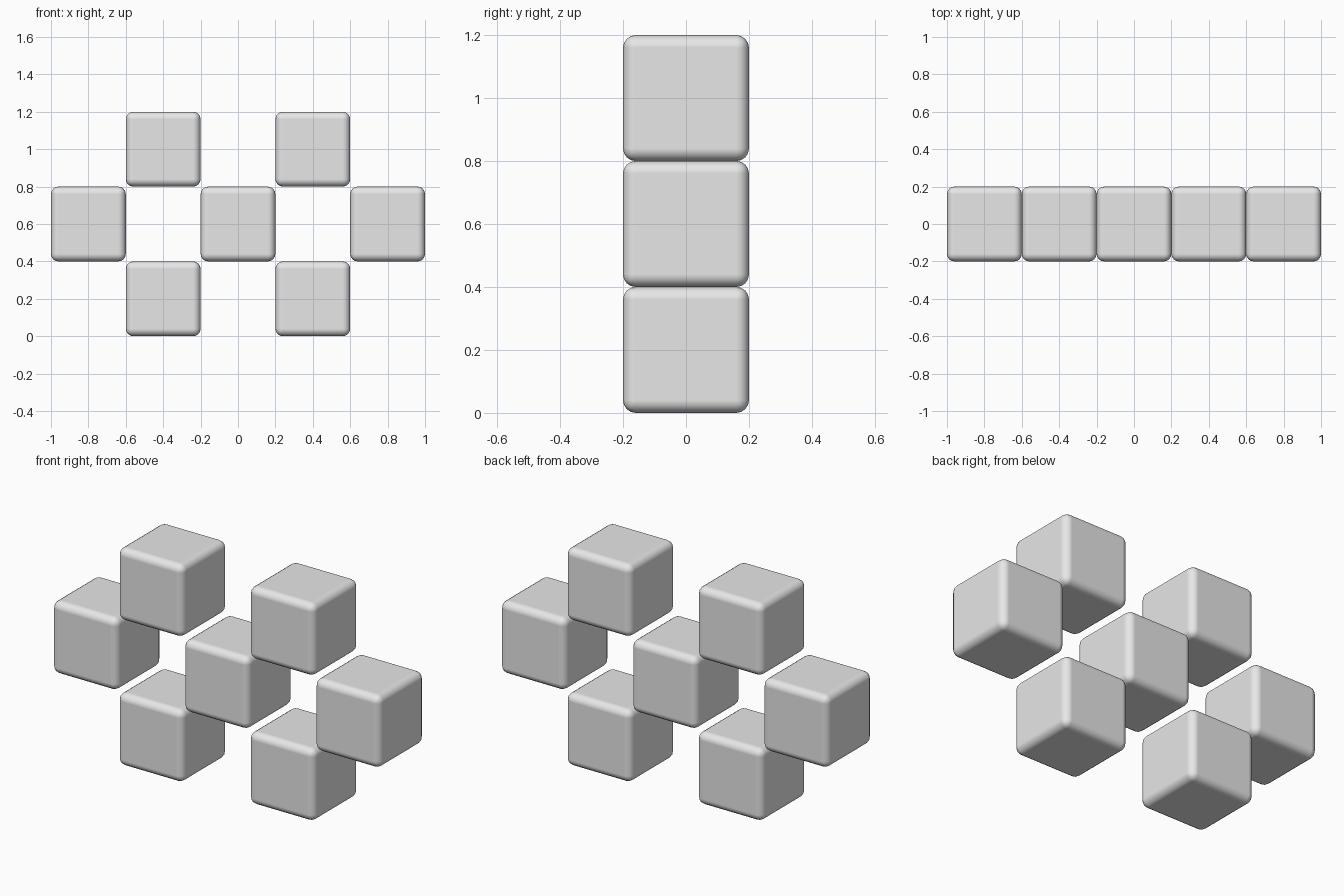
import bpy
import math

default_cube = bpy.data.objects.get("Cube")
if default_cube:
    bpy.data.objects.remove(default_cube, do_unlink=True)

SIZE = 0.4
BEVEL = 0.04

# Plain grey shared by every block
grey = bpy.data.materials.new("light_grey")
grey.use_nodes = True
colour = (0.8, 0.8, 0.8, 1.0)
grey.diffuse_color = colour
grey.node_tree.nodes["Principled BSDF"].inputs["Base Color"].default_value = colour


def rounded_block(name, column, row):
    """Cube with rounded edges, placed by grid column and row."""
    bpy.ops.mesh.primitive_cube_add(
        size=SIZE, location=(column * SIZE, 0, (row + 0.5) * SIZE))
    block = bpy.context.object
    block.name = name
    block.data.materials.append(grey)
    bevel = block.modifiers.new("rounded_edges", 'BEVEL')
    bevel.width = BEVEL
    bevel.segments = 4
    bevel.harden_normals = True
    bpy.ops.object.shade_smooth_by_angle(angle=math.radians(40))
    bpy.ops.object.modifier_move_to_index(modifier=bevel.name, index=0)
    return block


# Checkerboard of blocks: odd columns hold the bottom and top rows
columns = {-2: "far_right", -1: "right", 0: "centre", 1: "left", 2: "far_left"}
rows = ("bottom", "middle", "top")
for column, side in columns.items():
    for row, level in enumerate(rows):
        if (column + row) % 2 == 1:
            rounded_block(f"{level}_{side}_block", column, row)
